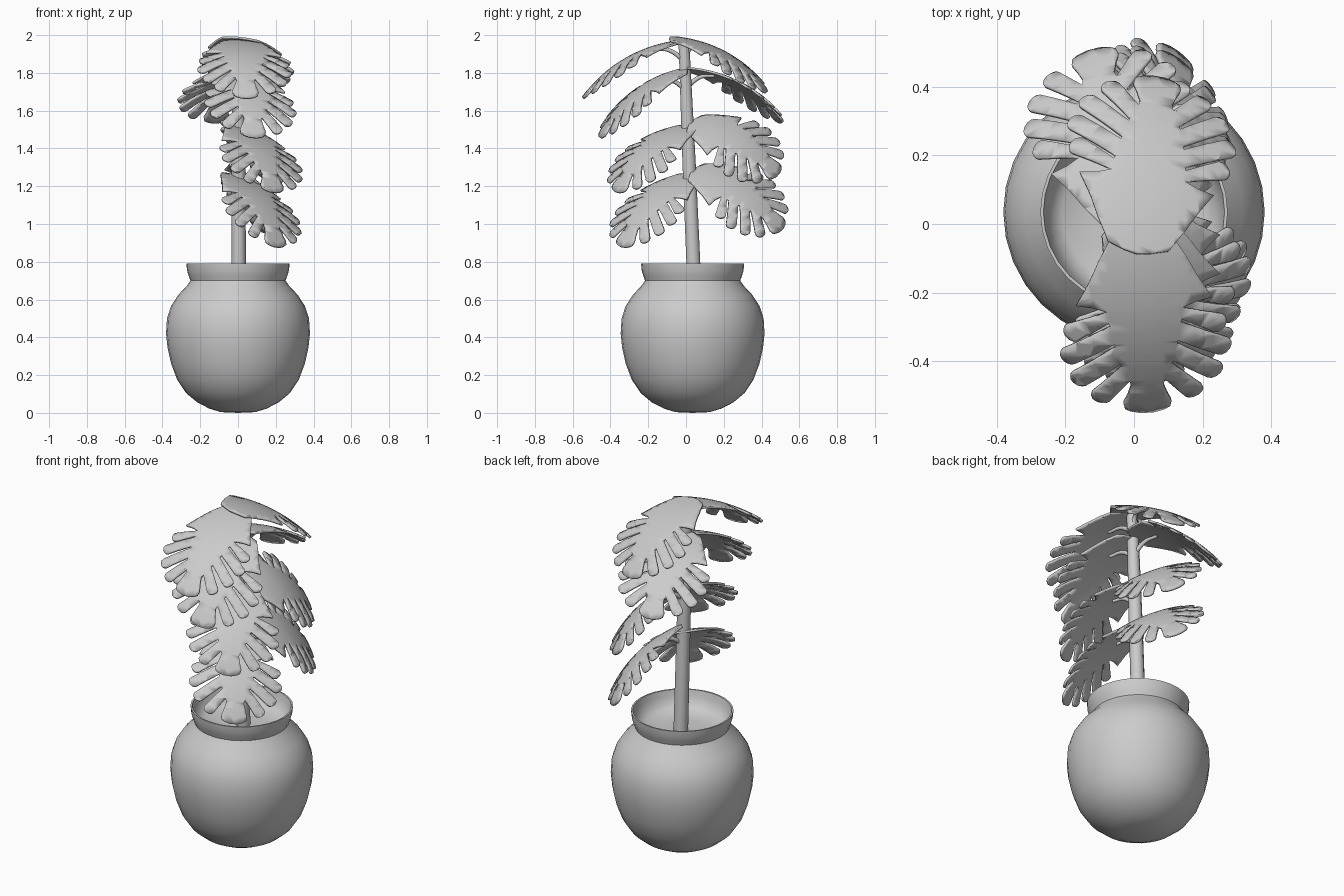
import bpy, bmesh, math
from mathutils import Vector, Matrix

if "Cube" in bpy.data.objects:
    bpy.data.objects.remove(bpy.data.objects["Cube"])


def add_object(name, bm, angle=35):
    mesh = bpy.data.meshes.new(name)
    bm.to_mesh(mesh)
    bm.free()
    ob = bpy.data.objects.new(name, mesh)
    bpy.context.collection.objects.link(ob)
    bpy.ops.object.select_all(action='DESELECT')
    ob.select_set(True)
    bpy.context.view_layer.objects.active = ob
    bpy.ops.object.shade_smooth_by_angle(angle=math.radians(angle))
    return ob


def lathe(name, profile, center, steps=32):
    bm = bmesh.new()
    vs = [bm.verts.new((r, 0, z)) for r, z in profile]
    es = [bm.edges.new(p) for p in zip(vs, vs[1:])]
    bmesh.ops.spin(bm, geom=vs + es, cent=(0, 0, 0), axis=(0, 0, 1),
                   angle=math.tau, steps=steps, use_duplicate=False)
    bmesh.ops.remove_doubles(bm, verts=bm.verts, dist=1e-4)
    bmesh.ops.recalc_face_normals(bm, faces=bm.faces)
    bmesh.ops.translate(bm, verts=bm.verts, vec=center)
    return add_object(name, bm)


def tube(name, points, radii):
    cu = bpy.data.curves.new(name, 'CURVE')
    cu.dimensions = '3D'
    cu.bevel_depth = 1.0
    cu.bevel_resolution = 3
    cu.use_fill_caps = True
    sp = cu.splines.new('BEZIER')
    sp.bezier_points.add(len(points) - 1)
    for bp, p, r in zip(sp.bezier_points, points, radii):
        bp.co, bp.radius = p, r
        bp.handle_left_type = bp.handle_right_type = 'AUTO'
    ob = bpy.data.objects.new(name, cu)
    bpy.context.collection.objects.link(ob)


# Pot with flared rim; the inside closes with a shallow soil dish
lathe("pot", [(0, .0), (.09, .004), (.15, .022), (.215, .055), (.275, .105), (.322, .175),
              (.354, .26), (.373, .345), (.381, .42), (.376, .50), (.355, .565), (.316, .625),
              (.272, .672), (.252, .70), (.262, .728), (.27, .755), (.273, .79),
              (.264, .79), (.256, .755), (.24, .715), (.21, .69), (.12, .68), (0, .678)],
      (0, .035, 0))

# Main stem, leaning gently forward
def stem_at(z):
    return Vector((.003, .045 - .047 * (z - .65) / 1.1, z))

tube("stem", [stem_at(.65), stem_at(1.3), stem_at(1.965)], [.039, .037, .03])

# Split-leaf outline: finger tips (across, along) and the slots between them
LENGTH = .65
TIPS = [(.235, .335), (.245, .425), (.215, .515), (.15, .592)]
SLOTS = [(.11, .245), (.105, .295), (.092, .37), (.075, .445), (.05, .515)]


def half_outline():
    pts = [(.04, .0), (.09, .018), (.13, .09), (.16, .155), (.2, .23), (.15, .236)]
    for i, tip in enumerate(TIPS):
        a, b = Vector(SLOTS[i]), Vector(SLOTS[i + 1])
        tip = Vector(tip)
        d = (tip - (a + b) / 2).normalized()
        side = Vector((d.y, -d.x))
        near, far = a + Vector((-.002, .006)), b - Vector((-.002, .006))
        c, w = tip - d * .022, .031
        pts += [near, near.lerp(c + side * w, .6)]
        pts += [c + side * w * math.cos(t) + d * .022 * math.sin(t)
                for t in [k * math.pi / 6 for k in range(7)]]
        pts += [far.lerp(c - side * w, .6), far]
    pts += [(.047, .53), (.058, .57), (.07, .605), (.066, .628), (.05, .64), (.02, .65)]
    return [tuple(p) for p in pts]


def leaf(name, base, tip, hint, bow=.065, cup=.55):
    half = half_outline()
    outline = [(0, -.008)] + half + [(-x, y) for x, y in reversed(half)]
    bm = bmesh.new()
    face = bm.faces.new([bm.verts.new((x, y, 0)) for x, y in outline])
    face.normal_update()
    bmesh.ops.triangulate(bm, faces=[face])
    # slice into a grid so the blade can bend
    cuts = [((0, .04 * i + .003, 0), (0, 1, 0)) for i in range(1, 16)]
    cuts += [((.05 * i + .003, 0, 0), (1, 0, 0)) for i in range(-4, 5)]
    for co, no in cuts:
        bmesh.ops.bisect_plane(bm, geom=bm.verts[:] + bm.edges[:] + bm.faces[:],
                               plane_co=co, plane_no=no, dist=1e-5)
    base, tip = Vector(base), Vector(tip)
    chord = tip - base
    y = chord.normalized()
    z = Vector(hint)
    z = (z - y * z.dot(y)).normalized()
    rot = Matrix((y.cross(z), y, z)).transposed()

    def place(across, along):
        t = along / LENGTH
        h = bow * 4 * t * (1 - t) - cup * across ** 2
        return base + rot @ Vector((across, t * chord.length, h))

    for v in bm.verts:
        v.co = place(v.co.x, v.co.y)
    bm.normal_update()
    ob = add_object(name, bm, 40)
    mod = ob.modifiers.new("thickness", 'SOLIDIFY')
    mod.thickness = .012
    mod.offset = -1
    # leaf stalk from the stem to the blade underside
    end = place(0, .17) - z * .016
    start = stem_at(base.z - .11)
    mid = start.lerp(end, .5) + Vector((0, 0, .025))
    tube(name + "_stalk", [start, mid, end], [.014, .011, .008])


# Four leaves to the front and four to the back: base, tip, facing hint
LEAVES = {
    "front_leaf_1": ((.02, -.02, 1.975), (.04, -.55, 1.67), (.05, 0, 1)),
    "front_leaf_2": ((.03, .00, 1.82), (.08, -.46, 1.46), (.12, 0, 1)),
    "front_leaf_3": ((.0, .02, 1.52), (.19, -.37, 1.17), (.15, 0, 1)),
    "front_leaf_4": ((-.03, .03, 1.265), (.21, -.34, .88), (.15, 0, 1)),
    "back_leaf_1": ((.01, -.08, 1.99), (.07, .43, 1.70), (.1, 0, 1)),
    "back_leaf_2": ((.0, .0, 1.83), (-.12, .51, 1.54), (-.05, 0, 1)),
    "back_leaf_3": ((.02, .03, 1.54), (.12, .49, 1.26), (.65, 0, 1)),
    "back_leaf_4": ((.02, .04, 1.285), (.12, .51, .97), (.65, 0, 1)),
}
for name, (base, tip, hint) in LEAVES.items():
    leaf(name, base, tip, hint)
